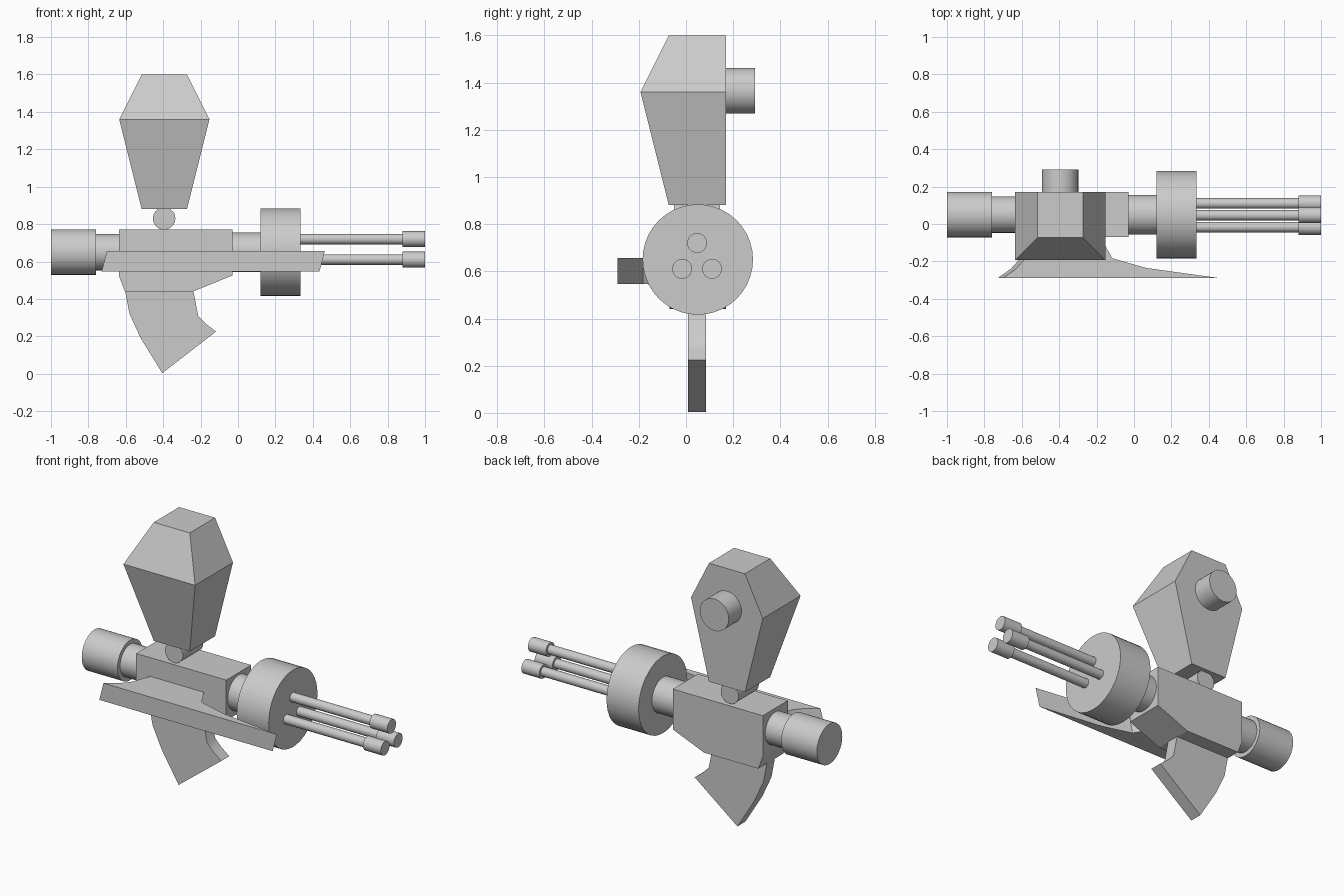
import bpy, bmesh, math
from mathutils import Matrix, Vector

if "Cube" in bpy.data.objects:
    bpy.data.objects.remove(bpy.data.objects["Cube"])

AXIS_Y, AXIS_Z = 0.05, 0.65   # line through the barrel assembly


def finish(name, bm, smooth=None):
    bmesh.ops.recalc_face_normals(bm, faces=bm.faces)
    me = bpy.data.meshes.new(name)
    bm.to_mesh(me)
    bm.free()
    ob = bpy.data.objects.new(name, me)
    bpy.context.collection.objects.link(ob)
    if smooth:
        bpy.ops.object.select_all(action='DESELECT')
        ob.select_set(True)
        bpy.context.view_layer.objects.active = ob
        bpy.ops.object.shade_smooth_by_angle(angle=math.radians(smooth))
    return ob


def rod(name, p0, p1, r, sides=32):
    """Capped cylinder between two points."""
    a, b = Vector(p0), Vector(p1)
    d = b - a
    bm = bmesh.new()
    rot = d.to_track_quat('Z', 'Y').to_matrix().to_4x4()
    bmesh.ops.create_cone(bm, cap_ends=True, segments=sides, radius1=r, radius2=r,
                          depth=d.length, matrix=Matrix.Translation((a + b) / 2) @ rot)
    return finish(name, bm, 30)


def x_rod(name, x0, x1, r, y=AXIS_Y, z=AXIS_Z, sides=32):
    return rod(name, (x0, y, z), (x1, y, z), r, sides)


def loft(name, loops, smooth=None):
    """Skin closed loops of equal length and cap both ends."""
    bm = bmesh.new()
    rings = [[bm.verts.new(p) for p in loop] for loop in loops]
    n = len(rings[0])
    for a, b in zip(rings, rings[1:]):
        for i in range(n):
            j = (i + 1) % n
            bm.faces.new((a[i], a[j], b[j], b[i]))
    bm.faces.new(rings[0][::-1])
    bm.faces.new(rings[-1])
    return finish(name, bm, smooth)


# Rear cap and neck
x_rod("rear_cap", -1.0, -0.76, 0.122)
x_rod("rear_neck", -0.78, -0.6, 0.097)

# Receiver body
body = [(-0.635, 0.77), (-0.03, 0.77), (-0.03, 0.525), (-0.24, 0.44),
        (-0.605, 0.44), (-0.635, 0.52)]
loft("body", [[(x, y, z) for x, z in body] for y in (-0.07, 0.17)])

# Front neck and drum
x_rod("front_neck", -0.06, 0.14, 0.106)
x_rod("drum", 0.12, 0.335, 0.234, sides=40)

# Three barrels with thicker tips
for i in range(3):
    t = math.radians(90 + 120 * i)
    y, z = 0.047 + 0.073 * math.cos(t), 0.647 + 0.073 * math.sin(t)
    x_rod(f"barrel_{i + 1}", 0.32, 0.89, 0.028, y, z, 24)
    x_rod(f"barrel_tip_{i + 1}", 0.88, 1.0, 0.042, y, z, 24)

# Curved grip
grip = [((-0.605, 0.45), (-0.24, 0.45)), ((-0.58, 0.32), (-0.213, 0.31)),
        ((-0.52, 0.19), (-0.175, 0.27)), ((-0.405, 0.003), (-0.118, 0.225))]
loft("grip", [[(a[0], 0.008, a[1]), (b[0], 0.008, b[1]),
               (b[0], 0.085, b[1]), (a[0], 0.085, a[1])] for a, b in grip], 40)

# Side rail: top-view profile, slanted between its lower and upper edge
rail = [(-0.715, -0.29), (0.45, -0.29), (0.05, -0.235), (-0.13, -0.183),
        (-0.2, -0.06), (-0.55, -0.06), (-0.6, -0.19), (-0.645, -0.24)]
loft("side_rail", [[(x + s, y, z) for x, y in rail]
                   for z, s in ((0.547, -0.014), (0.656, 0.014))], 40)

# Hinge pin and hopper
rod("hopper_hinge", (-0.395, -0.05, 0.83), (-0.395, 0.145, 0.83), 0.06)
loft("hopper", [[(-0.394 - w, f, z), (-0.394 + w, f, z),
                 (-0.394 + w, 0.17, z), (-0.394 - w, 0.17, z)]
                for z, w, f in ((0.88, 0.121, -0.073), (1.36, 0.241, -0.193),
                                (1.6, 0.121, -0.073))])
rod("hopper_knob", (-0.395, 0.16, 1.365), (-0.395, 0.292, 1.365), 0.097)
